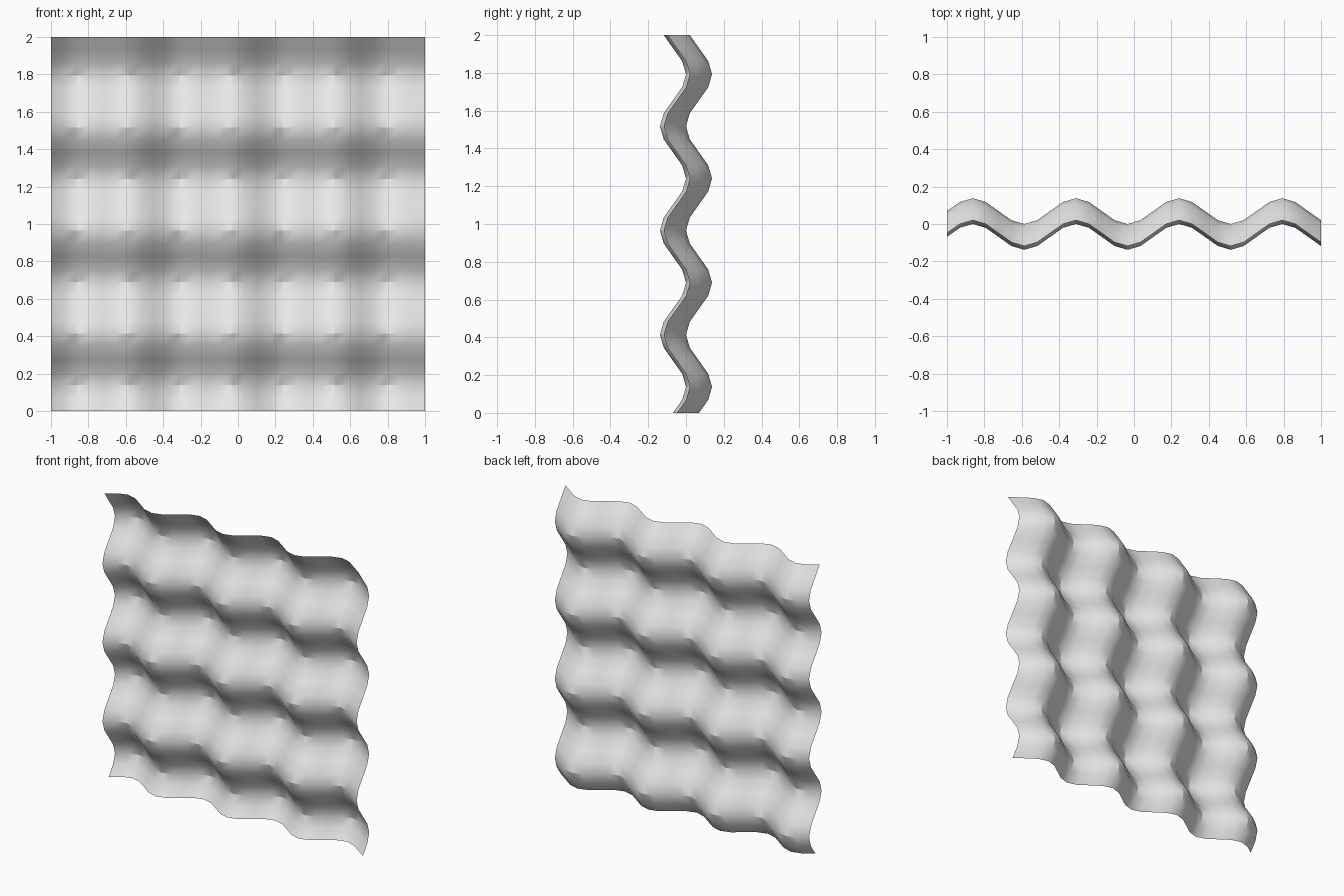
import bpy, bmesh, math
from mathutils import Vector

cube = bpy.data.objects.get("Cube")
if cube:
    bpy.data.objects.remove(cube, do_unlink=True)

SEGMENTS = 29            # quads along each side
CELL = 2 / SEGMENTS      # quad size, also the wave height
WAVE = 8 * CELL          # wavelength


def ripple(distance):
    return CELL * math.sin(2 * math.pi * distance / WAVE)


# Plain grey finish
grey = bpy.data.materials.new("plain_grey")
grey.use_nodes = True
colour = (0.8, 0.8, 0.8, 1)
grey.diffuse_color = colour
grey.node_tree.nodes["Principled BSDF"].inputs["Base Color"].default_value = colour

# Upright sheet, rippled across its width and its height
bm = bmesh.new()
bmesh.ops.create_grid(bm, x_segments=SEGMENTS, y_segments=SEGMENTS, size=1)
for v in bm.verts:
    x, height = v.co.x, v.co.y + 1
    v.co = Vector((x, ripple(x + 1) + ripple(height), height))
bm.normal_update()
mesh = bpy.data.meshes.new("wavy_sheet")
bm.to_mesh(mesh)
bm.free()
mesh.materials.append(grey)
sheet = bpy.data.objects.new("wavy_sheet", mesh)
bpy.context.collection.objects.link(sheet)

# Smooth shading with creases along the sharper ridges
bpy.ops.object.select_all(action="DESELECT")
sheet.select_set(True)
bpy.context.view_layer.objects.active = sheet
bpy.ops.object.shade_smooth_by_angle(angle=math.radians(30))
